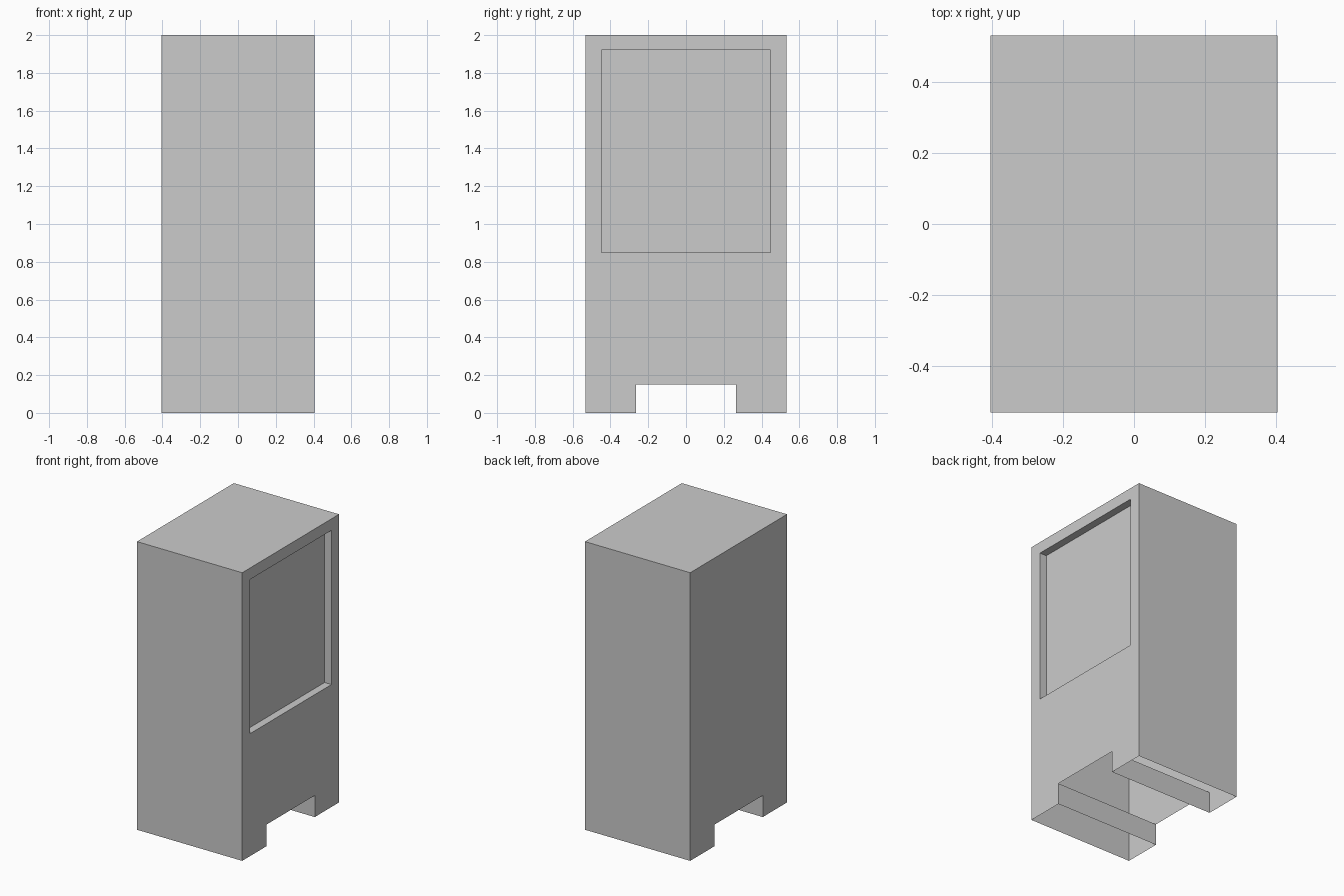
import bpy, bmesh

cube = bpy.data.objects.get("Cube")
if cube:
    bpy.data.objects.remove(cube, do_unlink=True)

HALF_X, HALF_Y, HEIGHT = 0.404, 0.531, 2.0
NOTCH_Y, NOTCH_Z = 0.265, 0.15
PANEL_Y, PANEL_LOW, PANEL_HIGH, PANEL_DEPTH = 0.448, 0.85, 1.92, 0.053

grey = bpy.data.materials.new("plain_grey")
grey.use_nodes = True
colour = (0.6, 0.6, 0.6, 1)
grey.diffuse_color = colour
grey.node_tree.nodes["Principled BSDF"].inputs["Base Color"].default_value = colour

# Side profile with the notch between the two feet
half = [(NOTCH_Y, NOTCH_Z), (NOTCH_Y, 0), (HALF_Y, 0), (HALF_Y, HEIGHT)]
profile = half + [(-y, z) for y, z in reversed(half)]

# Cabinet body, extruded across its width
bm = bmesh.new()
side = bm.faces.new([bm.verts.new((HALF_X, y, z)) for y, z in profile])
extruded = bmesh.ops.extrude_face_region(bm, geom=[side], use_keep_orig=True)
moved = [v for v in extruded["geom"] if isinstance(v, bmesh.types.BMVert)]
bmesh.ops.translate(bm, verts=moved, vec=(-2 * HALF_X, 0, 0))
bmesh.ops.recalc_face_normals(bm, faces=bm.faces)

# The shell is open underneath
open_faces = [f for f in bm.faces if f.normal.z < -0.9]
bmesh.ops.delete(bm, geom=open_faces, context="FACES")

# Cut the panel outline, then sink it into the +x side
cuts = [((0, s * PANEL_Y, 0), (0, 1, 0)) for s in (-1, 1)]
cuts += [((0, 0, z), (0, 0, 1)) for z in (PANEL_LOW, PANEL_HIGH)]
for point, normal in cuts:
    geom = bm.verts[:] + bm.edges[:] + bm.faces[:]
    bmesh.ops.bisect_plane(bm, geom=geom, plane_co=point, plane_no=normal)


def in_panel(face):
    c = face.calc_center_median()
    return face.normal.x > 0.9 and abs(c.y) < PANEL_Y and PANEL_LOW < c.z < PANEL_HIGH


panel = [f for f in bm.faces if in_panel(f)]
bmesh.ops.inset_region(bm, faces=panel, thickness=0, depth=-PANEL_DEPTH,
                       use_even_offset=True)

mesh = bpy.data.meshes.new("cabinet_shell")
bm.to_mesh(mesh)
bm.free()
mesh.materials.append(grey)
body = bpy.data.objects.new("cabinet_shell", mesh)
bpy.context.collection.objects.link(body)
